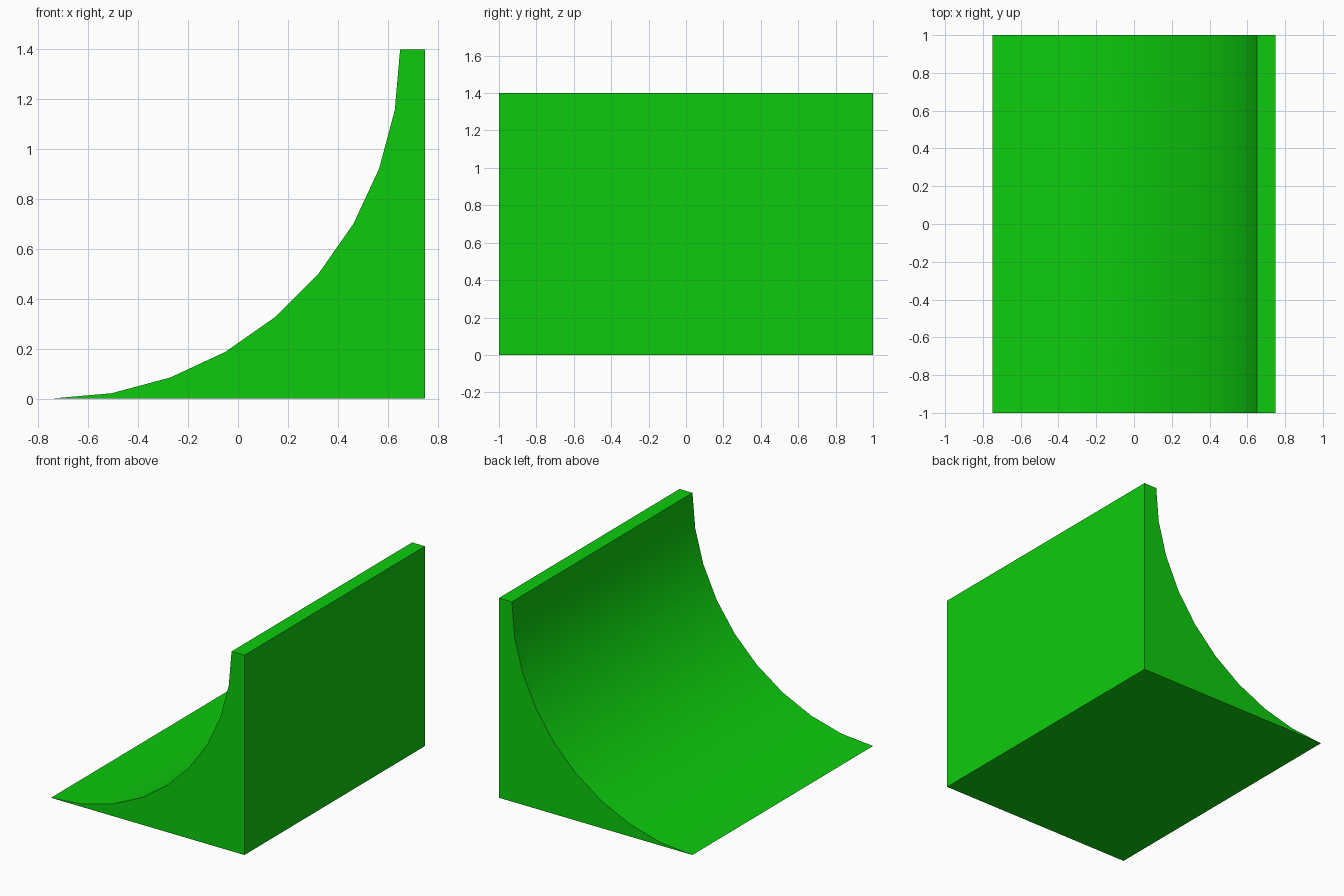
import bpy, bmesh
from math import sin, cos, radians

if "Cube" in bpy.data.objects:
    bpy.data.objects.remove(bpy.data.objects["Cube"])

RADIUS, HALF_LENGTH, BACK, STEPS = 1.4, 1.0, 0.75, 9

# Quarter-circle ramp profile, closed by the top lip and the back wall
profile = []
for i in range(STEPS + 1):
    a = radians(90 * i / STEPS)
    profile.append((-BACK + RADIUS * sin(a), RADIUS * (1 - cos(a))))
profile += [(BACK, RADIUS), (BACK, 0)]

# Extrude the profile along y
bm = bmesh.new()
face = bm.faces.new([bm.verts.new((x, -HALF_LENGTH, z)) for x, z in profile])
ext = bmesh.ops.extrude_face_region(bm, geom=[face])
moved = [v for v in ext["geom"] if isinstance(v, bmesh.types.BMVert)]
bmesh.ops.translate(bm, verts=moved, vec=(0, 2 * HALF_LENGTH, 0))
if not any(f.normal.y < -0.9 and f.calc_center_median().y < -0.9 for f in bm.faces):
    bmesh.ops.recalc_face_normals(bm, faces=bm.faces)
bmesh.ops.recalc_face_normals(bm, faces=bm.faces)

mesh = bpy.data.meshes.new("quarter_pipe_ramp")
bm.to_mesh(mesh)
bm.free()
ramp = bpy.data.objects.new("quarter_pipe_ramp", mesh)
bpy.context.collection.objects.link(ramp)

# Green paint
green = bpy.data.materials.new("green_paint")
green.diffuse_color = (0.004, 0.6, 0.004, 1)
green.use_nodes = True
green.node_tree.nodes["Principled BSDF"].inputs["Base Color"].default_value = green.diffuse_color
mesh.materials.append(green)

# Smooth curve, sharp outer edges
bpy.context.view_layer.objects.active = ramp
ramp.select_set(True)
bpy.ops.object.shade_smooth_by_angle(angle=radians(30))
